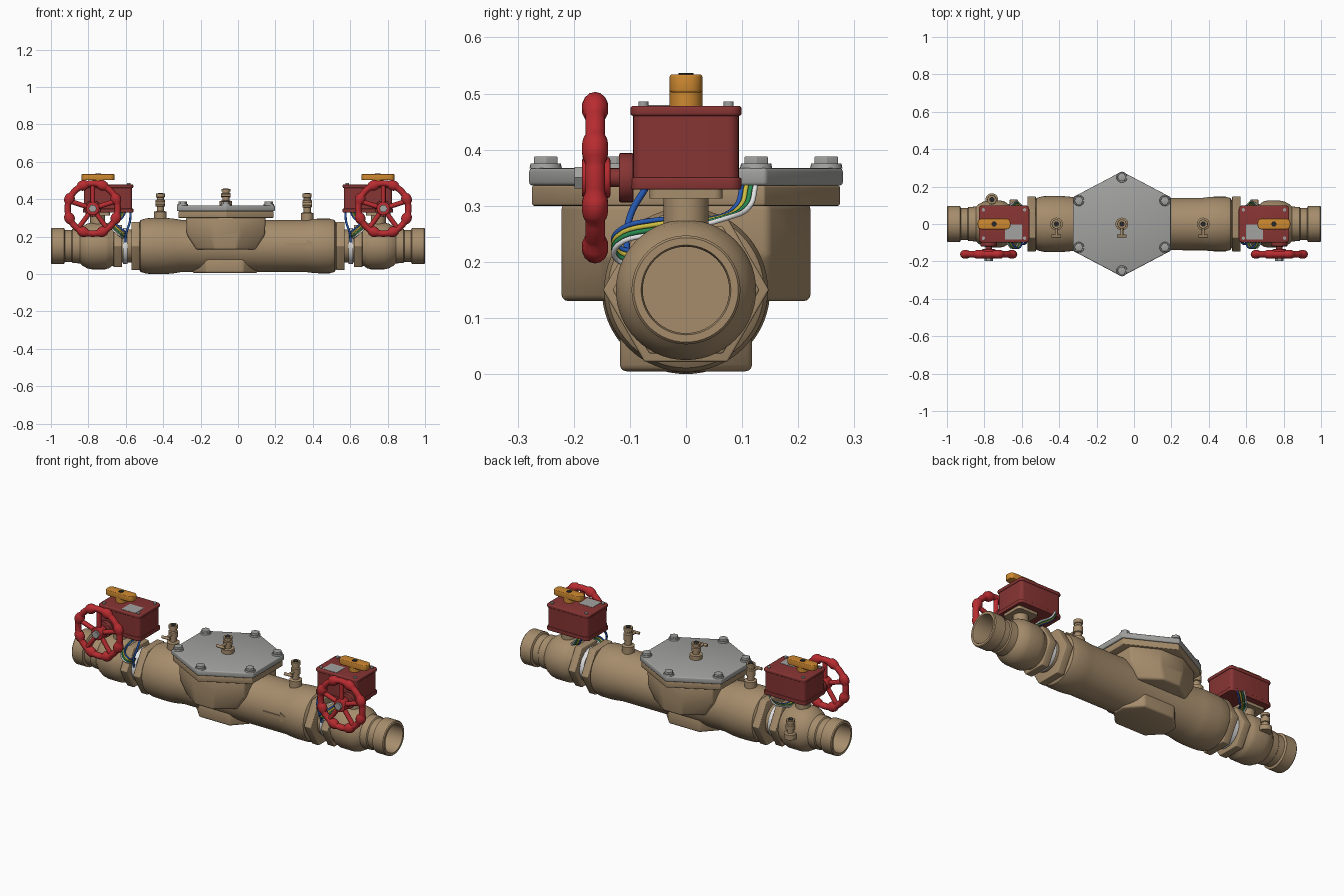
import bpy, bmesh, math
from mathutils import Vector, Matrix

cube = bpy.data.objects.get("Cube")
if cube:
    bpy.data.objects.remove(cube)


def material(name, r, g, b):
    m = bpy.data.materials.new(name)
    m.use_nodes = True
    m.diffuse_color = (r, g, b, 1)
    m.node_tree.nodes["Principled BSDF"].inputs["Base Color"].default_value = (r, g, b, 1)
    return m


BRONZE = material("bronze", .38, .265, .15)
GREY = material("steel grey", .36, .36, .35)
RED = material("wheel red", .48, .025, .03)
BOXRED = material("housing red", .24, .035, .033)
ORANGE = material("indicator orange", .62, .25, .03)
BLACK = material("black", .02, .02, .02)
WHITE = material("white", .75, .75, .75)
BLUE = material("wire blue", .02, .1, .45)
YELLOW = material("wire yellow", .6, .5, .05)
GREEN = material("wire green", .02, .25, .08)

X, Y, Z = Vector((1, 0, 0)), Vector((0, 1, 0)), Vector((0, 0, 1))
AXIS = .15    # height of the pipe centre line
COVER_X = -.065


def select(ob):
    bpy.ops.object.select_all(action='DESELECT')
    ob.select_set(True)
    bpy.context.view_layer.objects.active = ob


def finish(name, bm, mat, bevel=0, smooth=True):
    bmesh.ops.recalc_face_normals(bm, faces=bm.faces)
    if bevel:
        edges = [e for e in bm.edges if e.calc_face_angle(0) > .5]
        bmesh.ops.bevel(bm, geom=edges, offset=bevel, segments=3, profile=.5,
                        affect='EDGES', clamp_overlap=True)
    me = bpy.data.meshes.new(name)
    bm.to_mesh(me)
    bm.free()
    me.materials.append(mat)
    ob = bpy.data.objects.new(name, me)
    bpy.context.collection.objects.link(ob)
    if smooth:
        select(ob)
        bpy.ops.object.shade_smooth_by_angle(angle=math.radians(35))
    return ob


def skin(bm, rings, cap=True, loop=False):
    """Bridge equal-length rings of points into a skin."""
    rows = [[bm.verts.new(p) for p in ring] for ring in rings]
    n = len(rows[0])
    for a, b in zip(rows, rows[1:] + rows[:1] if loop else rows[1:]):
        for i in range(n):
            j = (i + 1) % n
            bm.faces.new((a[i], a[j], b[j], b[i]))
    if cap:
        bm.faces.new(rows[0])
        bm.faces.new(rows[-1])


def lathe(name, pts, mat, loc=(0, 0, 0), axis=Z, n=48, phase=0, bevel=0):
    """Turn (distance, radius) pairs around an axis through loc."""
    turn = Matrix.Translation(loc) @ Z.rotation_difference(axis).to_matrix().to_4x4()
    bm = bmesh.new()
    angles = [phase + math.tau * i / n for i in range(n)]
    skin(bm, [[turn @ Vector((r * math.cos(a), r * math.sin(a), d)) for a in angles]
              for d, r in pts])
    return finish(name, bm, mat, bevel)


def rod(name, start, end, r, mat, n=20, phase=0, bevel=0):
    d = Vector(end) - Vector(start)
    return lathe(name, [(0, r), (d.length, r)], mat, start, d.normalized(), n, phase, bevel)


def loft(name, plan, levels, mat, loc=(0, 0), bevel=0):
    """Stack a plan outline at levels of (z, x scale, y scale)."""
    bm = bmesh.new()
    skin(bm, [[(loc[0] + x * sx, loc[1] + y * sy, z) for x, y in plan] for z, sx, sy in levels])
    return finish(name, bm, mat, bevel)


def rounded(hx, hy, r, steps=5):
    """Rounded rectangle outline."""
    pts = []
    for k, (cx, cy) in enumerate([(1, 1), (-1, 1), (-1, -1), (1, -1)]):
        for i in range(steps + 1):
            a = math.pi / 2 * (k + i / steps)
            pts.append((cx * (hx - r) + r * math.cos(a), cy * (hy - r) + r * math.sin(a)))
    return pts


def chamfered(hx, hy, fx, sy):
    """Outline with flat ends of half width fx and flat sides of half depth sy."""
    return [(hx, -sy), (hx, sy), (fx, hy), (-fx, hy), (-hx, sy), (-hx, -sy), (-fx, -hy), (fx, -hy)]


def test_cock(name, x, y, z, tall, handle=True):
    lathe(name, [(0, .034), (tall * .28, .034), (tall * .31, .019), (tall * .48, .019),
                 (tall * .5, .025), (tall * .74, .025), (tall * .77, .019), (tall * .84, .019),
                 (tall * .86, .024), (tall, .024)], BRONZE, (x, y, z), n=24)
    rod(name + "_port", (x, y, z + tall - .002), (x, y, z + tall + .002), .014, BLACK)
    if handle:
        h = z + tall * .62
        rod(name + "_stem", (x, y, h), (x, y - .065, h), .008, BRONZE, 12)
        rod(name + "_grip", (x - .026, y - .065, h), (x + .026, y - .065, h), .008, BRONZE, 12)


# Main body
lathe("main_body", [(-.54, .11), (-.53, .125), (-.52, .139), (-.49, .148), (-.45, .15), (-.39, .15),
                    (-.35, .147), (-.3, .139), (.36, .139), (.4, .144), (.43, .146), (.49, .146),
                    (.515, .139), (.525, .125), (.53, .11)], BRONZE, (0, 0, AXIS), X, 64)
loft("bottom_boss", chamfered(.18, .118, .1, .035), [(.005, .97, 1), (.09, 1, 1)],
     BRONZE, (-.07, 0), .012)
bonnet = chamfered(.213, .222, .073, .147)
loft("bonnet", bonnet, [(.13, .74, 1), (.21, .98, 1), (.305, 1, 1)], BRONZE, (COVER_X, 0), .012)

# Flow arrow raised on the front
bm = bmesh.new()
arrow = [(.26, .147), (.37, .147), (.37, .13), (.425, .157), (.37, .184), (.37, .167), (.26, .167)]
skin(bm, [[(x, y, z) for x, z in arrow] for y in (-.13, -.143)])
finish("flow_arrow", bm, BRONZE, smooth=False)

# Bolted cover
cover = [(0, -.281), (.262, -.143), (.262, .143), (0, .281), (-.262, .143), (-.262, -.143)]
loft("cover_flange", cover, [(.3, .97, .98), (.336, .97, .98)], BRONZE, (COVER_X, 0), .004)
loft("cover_plate", cover, [(.336, 1, 1), (.367, 1, 1)], GREY, (COVER_X, 0), .006)
for i, (x, y) in enumerate([(0, -.25), (.23, -.125), (.23, .125), (0, .25), (-.23, .125), (-.23, -.125)]):
    at = (COVER_X + x, y, .366)
    lathe(f"cover_bolt_washer_{i}", [(0, .029), (.009, .027)], GREY, at, n=24)
    lathe(f"cover_bolt_head_{i}", [(0, .024), (.022, .024)], GREY, at, n=6, bevel=.002)

test_cock("inlet_test_cock", -.415, 0, .295, .135)
test_cock("cover_test_cock", COVER_X, 0, .365, .09)
test_cock("outlet_test_cock", .37, 0, .285, .145)
test_cock("side_test_cock", -.76, .13, .14, .105, False)
rod("side_test_cock_branch", (-.76, .08, .16), (-.76, .14, .16), .02, BRONZE)


def handwheel(side, cx):
    cz, cy, big = .35, -.162, .134
    bm = bmesh.new()
    rings = []
    for i in range(96):
        a = math.tau * i / 96
        lobe = max(0, -math.cos(8 * a)) ** .6
        ring = []
        for k in range(14):
            b = math.tau * k / 14
            rad = big + (.017 + .011 * lobe) * math.cos(b)
            ring.append((cx + rad * math.cos(a), cy + (.018 + .006 * lobe) * math.sin(b),
                         cz + rad * math.sin(a)))
        rings.append(ring)
    skin(bm, rings, cap=False, loop=True)
    finish(side + "_wheel_rim", bm, RED)
    for k in range(5):
        a = math.pi / 2 + math.tau * k / 5
        rod(f"{side}_wheel_spoke_{k}", (cx, cy, cz),
            (cx + big * math.cos(a), cy, cz + big * math.sin(a)), .013, RED, 12)
    rod(side + "_wheel_hub", (cx, -.185, cz), (cx, -.135, cz), .036, RED, 32, bevel=.004)
    rod(side + "_wheel_nut", (cx, -.199, cz), (cx, -.18, cz), .022, GREY, 6)
    rod(side + "_wheel_shaft", (cx, -.14, cz), (cx, -.09, cz), .017, BOXRED)
    rod(side + "_wheel_collar", (cx, -.119, cz), (cx, -.094, cz), .044, BOXRED, 32, bevel=.003)


def wire(name, pts, r, mat):
    cu = bpy.data.curves.new(name, 'CURVE')
    cu.dimensions, cu.bevel_depth, cu.bevel_resolution = '3D', r, 2
    cu.resolution_u, cu.use_fill_caps = 6, True
    sp = cu.splines.new('BEZIER')
    sp.bezier_points.add(len(pts) - 1)
    for bp, p in zip(sp.bezier_points, pts):
        bp.co, bp.handle_left_type, bp.handle_right_type = p, 'AUTO', 'AUTO'
    cu.materials.append(mat)
    ob = bpy.data.objects.new(name, cu)
    bpy.context.collection.objects.link(ob)
    select(ob)
    bpy.ops.object.convert(target='MESH')


# Shut-off valve, drive housing and wheel at each end
for side, s in (("left", 1), ("right", -1)):
    axis, origin = X * s, (0, 0, AXIS)
    lathe(side + "_body_hex", [(.525, .148), (.57, .148)], BRONZE, origin, axis, 6, math.pi / 6, .004)
    lathe(side + "_union_pipe", [(.56, .088), (.63, .088)], BRONZE, origin, axis)
    lathe(side + "_union_band", [(.59, .096), (.615, .096)], WHITE, origin, axis)
    lathe(side + "_valve_hex", [(.62, .131), (.665, .131)], BRONZE, origin, axis, 6, math.pi / 6, .004)
    lathe(side + "_valve_body", [(.66, .105), (.675, .108), (.69, .119), (.71, .125), (.78, .125),
                                 (.805, .12), (.83, .106), (.845, .093), (.885, .091), (.89, .085),
                                 (.925, .085), (.93, .097), (.995, .097), (1, .093), (1, .08),
                                 (.99, .077), (.86, .077)], BRONZE, origin, axis, 56)
    # Neck under the housing
    lathe(side + "_neck", [(.24, .04), (.315, .04)], BRONZE, (.75 * s, 0, 0))
    loft(side + "_neck_plate", rounded(.065, .065, .015), [(.313, 1, 1), (.332, 1, 1)], BRONZE, (.75 * s, 0))
    # Drive housing
    c = (.695 * s, 0)
    shell = rounded(.135, .099, .02)
    loft(side + "_housing_base", shell, [(.329, 1, 1), (.35, 1, 1)], BOXRED, c, .003)
    loft(side + "_housing", shell, [(.345, .96, .95), (.465, .96, .95)], BOXRED, c)
    loft(side + "_housing_lid", shell, [(.46, 1, 1), (.478, 1, 1)], BOXRED, c, .005)
    for i, (dx, dy) in enumerate([(1, 1), (1, -1), (-1, 1), (-1, -1)]):
        rod(f"{side}_lid_screw_{i}", (c[0] + dx * .11, dy * .076, .475),
            (c[0] + dx * .11, dy * .076, .486), .009, GREY, 12)
    loft(side + "_label", rounded(.045, .04, .004), [(.477, 1, 1), (.4795, 1, 1)], GREY, (.645 * s, -.043))
    # Position indicator
    lathe(side + "_indicator_stem", [(.475, .029), (.505, .029)], ORANGE, (.748 * s, 0, 0))
    loft(side + "_indicator", rounded(.088, .029, .024), [(.502, 1, 1), (.534, 1, 1)],
         ORANGE, (.748 * s, 0), .004)
    lathe(side + "_indicator_screw", [(.53, .015), (.537, .015)], BLACK, (.748 * s, 0, 0), n=6)
    handwheel(side, .777 * s)
    # Switch wires looping round the valve neck
    for k, mat in enumerate((BLUE, YELLOW, GREEN, WHITE)):
        o = k * .008
        wire(f"{side}_wire_{k}", [((.6 + o) * s, .1 + o, .335), ((.62 + o) * s, .09 + o, .3),
                                  ((.66 + o) * s, .045 + o, .277), ((.66 + o) * s, -.05, .275 - o),
                                  ((.64 + o) * s, -.12, .255 - o), ((.61 + o) * s, -.125, .23 - o),
                                  ((.6 + o / 2) * s, -.08, .215 - o)], .0048, mat)
    wire(side + "_wire_drop", [(.575 * s, -.07, .335), (.578 * s, -.1, .28), (.597 * s, -.105, .22),
                               (.602 * s, -.09, .17)], .006, BLUE)
